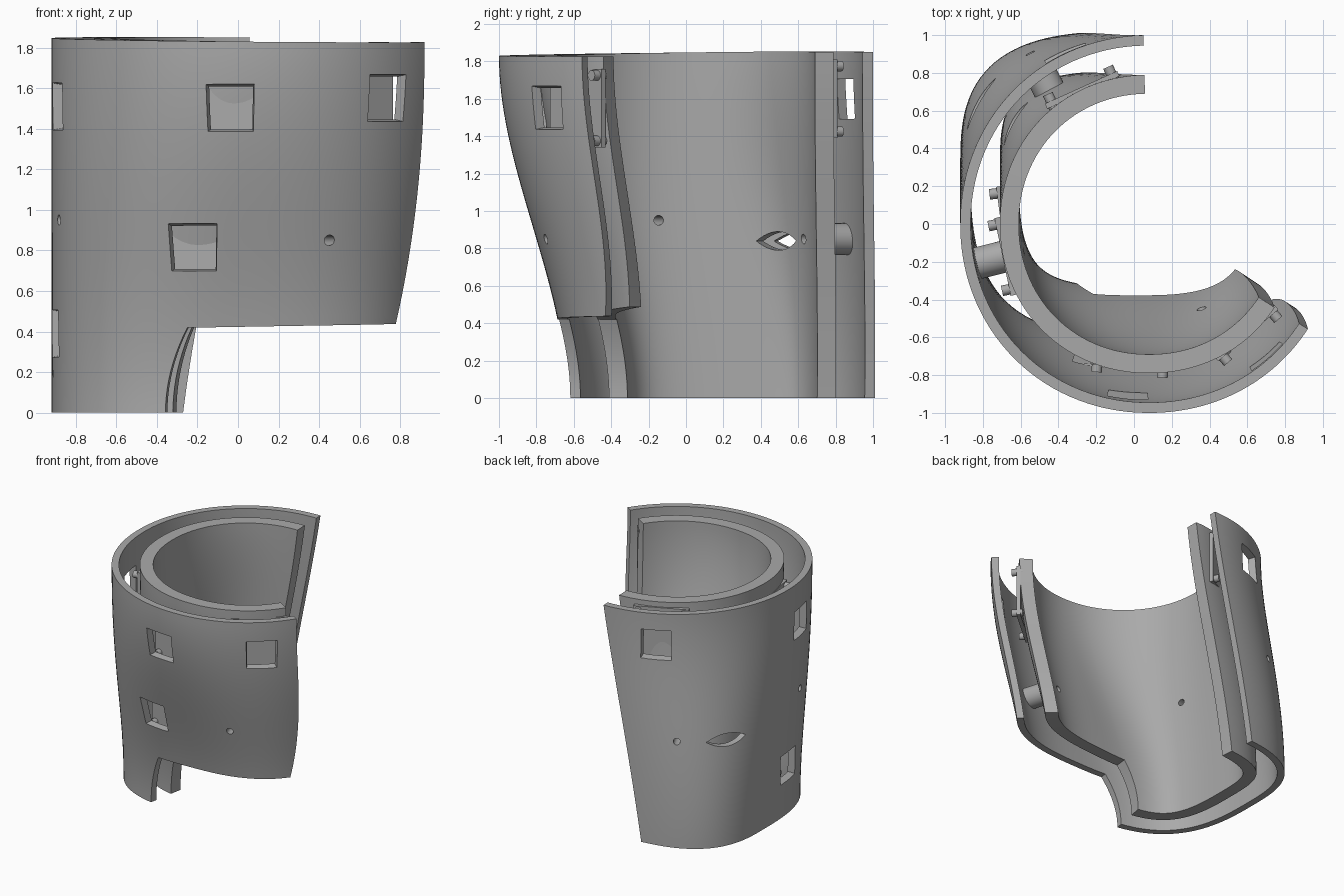
import bpy
import bmesh
from math import sin, cos, radians
from mathutils import Vector, Matrix

cube = bpy.data.objects.get("Cube")
if cube:
    bpy.data.objects.remove(cube, do_unlink=True)

grey = bpy.data.materials.new("plain grey")
grey.use_nodes = True
GREY = (0.4, 0.4, 0.4, 1)
grey.diffuse_color = GREY
grey.node_tree.nodes["Principled BSDF"].inputs["Base Color"].default_value = GREY

TOP, STEP = 1.84, 0.42      # top rim height, height of the front panel's lower edge
COLS_SIDE, COLS_FRONT = 56, 40
ROWS_LEG, ROWS_UP = 10, 28


def lerp(a, b, f):
    return a + (b - a) * f


# Cross-section: a round top that narrows at the front and turns squarer lower down
def section(t, z):
    f = min(max(z / TOP, 0), 1)
    low = 1 - f * f * (3 - 2 * f)
    c, s = cos(t), sin(t)
    centre = 0.3 * low
    depth = 1 - centre + 0.02 * low if s > 0 else 1 - 0.06 * low
    n = 2.05 + 0.85 * low
    r = (abs(c) ** n + abs(s) ** n) ** (-1 / n)
    return Vector((0.08 * (1 - low) + (1 - 0.08 * low) * r * c, centre + depth * r * s, z))


def normal(t, z):
    d = section(t + 0.004, z) - section(t - 0.004, z)
    return Vector((d.y, -d.x, 0)).normalized()


def point(t, z, inset):
    return section(t, z) - normal(t, z) * inset


# Angles of the open back edge, the notch and the front edge at a height
def back_edge(z):
    return lerp(108.3, 91.7, z / TOP)


def notch_edge(z):
    return lerp(248.3, 254.2, min(z / STEP, 1) ** 2)


def front_edge(z):
    return 326.5 - 8 * ((TOP - z) / (TOP - STEP)) ** 2.8


def finish(bm, name):
    bmesh.ops.recalc_face_normals(bm, faces=bm.faces)
    mesh = bpy.data.meshes.new(name)
    bm.to_mesh(mesh)
    bm.free()
    mesh.materials.append(grey)
    obj = bpy.data.objects.new(name, mesh)
    bpy.context.collection.objects.link(obj)
    return obj


# Curved wall with a leg on one side and a raised front panel
def shell(name, inset, thickness, rise):
    bm = bmesh.new()
    heights = [STEP * j / ROWS_LEG for j in range(ROWS_LEG)]
    heights += [lerp(STEP, TOP, j / ROWS_UP) for j in range(ROWS_UP + 1)]
    grid = {}
    for j, w in enumerate(heights):
        count = COLS_SIDE + (COLS_FRONT if j >= ROWS_LEG else 0)
        for i in range(count + 1):
            p = max(0, (i - COLS_SIDE) / COLS_FRONT)
            if p > 0:
                t = lerp(notch_edge(w), front_edge(w), p)
            else:
                t = lerp(back_edge(w), notch_edge(w), i / COLS_SIDE)
            t = radians(t)
            lift = rise * p * (TOP - w) / (TOP - STEP)
            tilt = section(t, w)
            lift += (0.01 * tilt.y - 0.008 * tilt.x) * w / TOP
            for side, depth in enumerate((inset, inset + thickness)):
                v = point(t, w, depth)
                v.z += lift
                grid[i, j, side] = bm.verts.new(v)
    border = {}
    for j in range(len(heights) - 1):
        for i in range(COLS_SIDE + COLS_FRONT):
            loop = [(i, j), (i + 1, j), (i + 1, j + 1), (i, j + 1)]
            if any((*k, 0) not in grid for k in loop):
                continue
            bm.faces.new([grid[(*k, 0)] for k in loop])
            bm.faces.new([grid[(*k, 1)] for k in reversed(loop)])
            for a, b in zip(loop, loop[1:] + loop[:1]):
                if (b, a) in border:
                    del border[b, a]
                else:
                    border[a, b] = True
    for a, b in border:
        bm.faces.new([grid[(*b, 0)], grid[(*a, 0)], grid[(*a, 1)], grid[(*b, 1)]])
    return finish(bm, name)


# Frame whose local z points inwards through the wall
def wall_frame(degrees, z, inset):
    t = radians(degrees)
    inward = -normal(t, z)
    up = Vector((0, 0, 1))
    m = Matrix((up.cross(inward), up, inward)).transposed().to_4x4()
    m.translation = point(t, z, inset)
    return m


def rod(bm, degrees, z, start, end, radius, segments=24, shift=(0, 0)):
    m = wall_frame(degrees, z, (start + end) / 2) @ Matrix.Translation((*shift, 0))
    bmesh.ops.create_cone(bm, cap_ends=True, segments=segments, radius1=radius,
                          radius2=radius, depth=end - start, matrix=m)


# Square window cutter, a little narrower inside
def window(bm, degrees, z):
    m = wall_frame(degrees, z, 0.03) @ Matrix.Rotation(radians(45), 4, "Z")
    bmesh.ops.create_cone(bm, cap_ends=True, segments=4, radius1=0.185,
                          radius2=0.13, depth=0.2, matrix=m)


# Pointed oval cutter made from two arcs, narrower inside
def slot(bm, degrees, z):
    m = wall_frame(degrees, z, 0.16)
    rings = []
    for depth, width in ((-0.27, 0.18), (0.27, 0.11)):
        ring = []
        for side in (1, -1):
            for k in range(12):
                a = side * (1 - k / 6)
                ring.append(bm.verts.new(m @ Vector((width * a, side * 0.05 * (1 - a * a), depth))))
        bm.faces.new(ring)
        rings.append(ring)
    outside, inside = rings
    for k in range(len(outside)):
        bm.faces.new((outside[k - 1], outside[k], inside[k], inside[k - 1]))


def cut(obj, bm):
    cutter = finish(bm, "cutter")
    cutter.hide_render = True
    mod = obj.modifiers.new("openings", "BOOLEAN")
    mod.operation = "DIFFERENCE"
    mod.solver = "EXACT"
    mod.object = cutter
    bpy.context.view_layer.objects.active = obj
    bpy.ops.object.modifier_apply(modifier=mod.name)
    bpy.data.objects.remove(cutter, do_unlink=True)


WINDOWS = [(263.6, 1.5), (254.9, 0.81), (311, 1.55), (194, 1.51), (116, 1.6), (198, 0.39)]
HOLES = [(294.6, 0.85), (201.3, 0.95), (125, 0.85)]


def through_holes():
    bm = bmesh.new()
    for degrees, z in HOLES:
        rod(bm, degrees, z, -0.1, 0.42, 0.026)
    return bm


outer_shell = shell("outer_shell", 0, 0.055, 0.02)
inner_shell = shell("inner_shell", 0.21, 0.1, 0.07)

# Openings
for obj in (outer_shell, inner_shell):
    bm = through_holes()
    slot(bm, 148, 0.84)
    if obj is outer_shell:
        for degrees, z in WINDOWS:
            window(bm, degrees, z)
    cut(obj, bm)

# Hollow spacers joining the two walls
bm = bmesh.new()
for degrees, z in HOLES:
    rod(bm, degrees, z, 0.045, 0.22, 0.085, 32)
spacers = finish(bm, "spacers")
cut(spacers, through_holes())

# Flat pad behind each window, with four mounting pegs
pads, pegs = bmesh.new(), bmesh.new()
for degrees, z in WINDOWS:
    m = wall_frame(degrees, z, 0.22)
    bmesh.ops.create_cube(pads, size=1, matrix=m @ Matrix.Diagonal((0.42, 0.42, 0.03, 1)))
    for dx in (-0.175, 0.175):
        for dz in (-0.175, 0.175):
            rod(pegs, degrees, z, 0.165, 0.25, 0.028, 16, (dx, dz))
window_pads = finish(pads, "window_pads")
mounting_pegs = finish(pegs, "mounting_pegs")

bpy.ops.object.select_all(action="DESELECT")
for obj in (outer_shell, inner_shell, spacers, window_pads, mounting_pegs):
    obj.select_set(True)
bpy.context.view_layer.objects.active = outer_shell
bpy.ops.object.shade_smooth_by_angle(angle=radians(30))
